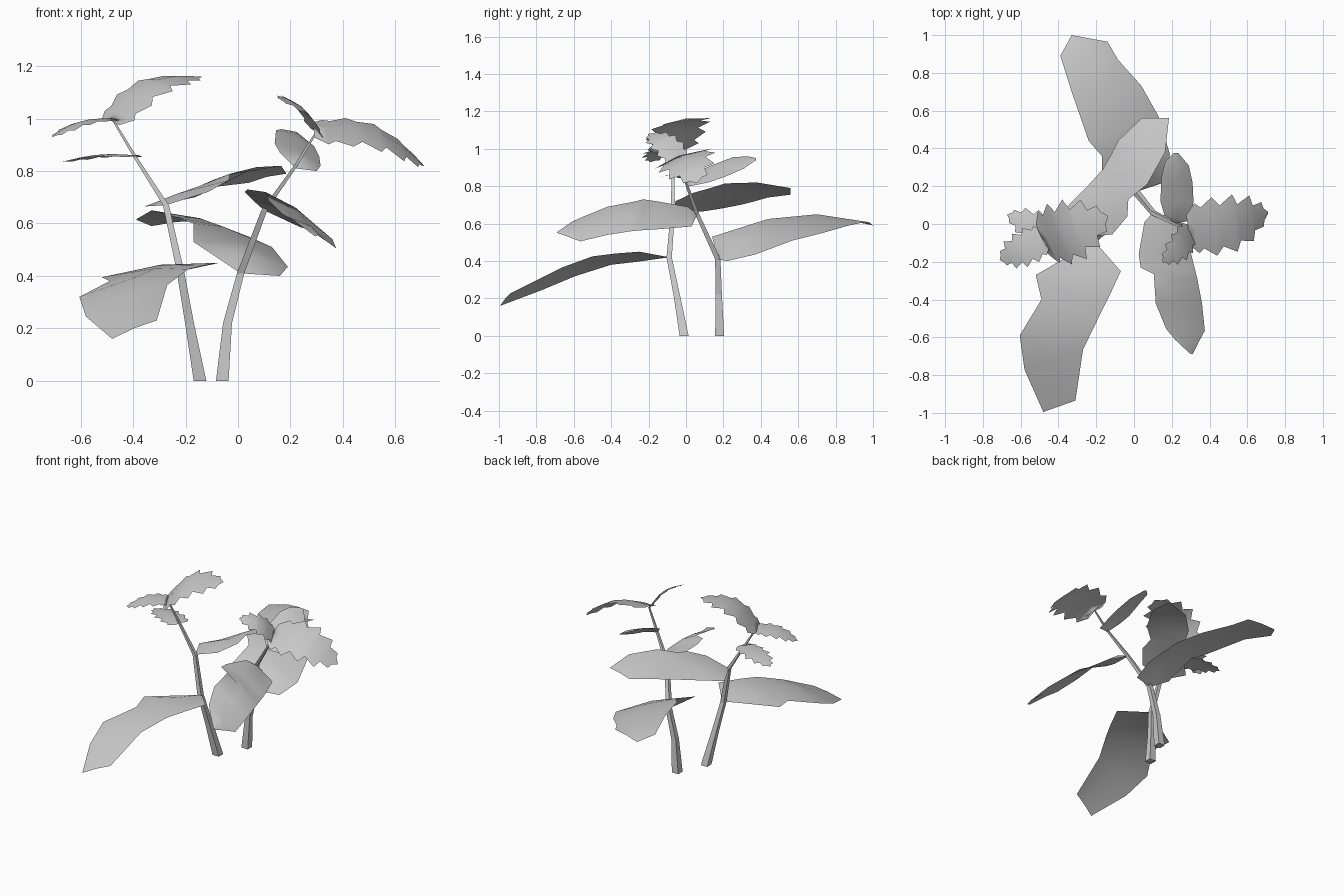
import bpy, math
from mathutils import Vector as V


def make(name, verts, faces, smooth):
    me = bpy.data.meshes.new(name)
    me.from_pydata([tuple(v) for v in verts], [], faces)
    me.update()
    for p in me.polygons:
        p.use_smooth = smooth
    ob = bpy.data.objects.new(name, me)
    bpy.context.collection.objects.link(ob)
    return ob


# four-sided tapering stalk along a path of (x, y, z, radius)
def stalk(name, path, n=4):
    verts, faces = [], []
    for x, y, z, r in path:
        for k in range(n):
            a = math.tau * (k + 0.5) / n
            verts.append((x + r * math.cos(a), y + r * math.sin(a), z))
    for i in range(len(path) - 1):
        for k in range(n):
            a, b = i * n + k, i * n + (k + 1) % n
            faces.append((a, b, b + n, a + n))
    faces += [tuple(reversed(range(n))), tuple(range(len(verts) - n, len(verts)))]
    make(name, verts, faces, False)


# leaf blade: left edge, midrib and right edge, starting at one base point
def blade(name, base, rows):
    verts = [V(base)]
    for l, m, r in rows:
        verts += [l, m, r]
    faces = [(0, 2, 1), (0, 3, 2)]
    for i in range(len(rows) - 1):
        a = 1 + 3 * i
        faces += [(a, a + 1, a + 4, a + 3), (a + 1, a + 2, a + 5, a + 4)]
    make(name, verts, faces, True)


# broad leaf from opposite edge points, with a slightly raised midrib
def broad_leaf(name, base, pairs, lift=0.02):
    rows = []
    for i, (l, r) in enumerate(pairs):
        l, r = V(l), V(r)
        k = 0.3 if i == len(pairs) - 1 else 1
        rows.append((l, (l + r) / 2 + V((0, 0, lift * k)), r))
    blade(name, base, rows)


# half outline of a toothed leaf: (position along, share of half width)
TEETH = [(-.03, .5), (.08, .85), (.14, .7), (.28, 1), (.36, .7), (.53, .98),
         (.58, .62), (.76, .78), (.79, .42), (.92, .42), (.94, .2), (1, .03)]


def toothed_leaf(name, base, tip, side, half, arch):
    base, tip, side = V(base), V(tip), V(side)
    axis = (tip - base).normalized()
    side = (side - axis * side.dot(axis)).normalized()
    up = axis.cross(side)
    if up.z < 0:
        up = -up
    rows = []
    for t, w in TEETH:
        mid = base.lerp(tip, t) + up * arch * math.sin(math.pi * max(t, 0))
        off = side * half * w
        drop = up * 0.12 * half * w
        rows.append((mid + off - drop, mid, mid - off - drop))
    blade(name, base, rows)


# stalks
stalk("left_stalk", [(-.145, -.01, 0, .034), (-.185, -.05, .22, .024), (-.22, -.09, .42, .02),
                     (-.275, -.07, .67, .016), (-.39, -.07, .85, .01), (-.48, -.08, 1, .006)])
stalk("right_stalk", [(-.06, .18, 0, .034), (-.04, .175, .22, .024), (.01, .17, .41, .02),
                      (.10, .06, .65, .016), (.22, 0, .82, .01), (.30, -.03, .95, .006)])

# broad lower leaves
broad_leaf("front_low_leaf", (-.21, -.09, .42), [
    ((-.52, -.27, .395), (-.07, -.25, .45)),
    ((-.49, -.40, .38), (-.13, -.38, .44)),
    ((-.605, -.59, .32), (-.19, -.50, .425)),
    ((-.58, -.77, .245), (-.27, -.665, .365)),
    ((-.48, -.995, .16), (-.31, -.935, .23))])
broad_leaf("back_low_leaf", (.01, .17, .41), [
    ((-.17, .14, .53), (.16, .22, .40)),
    ((-.17, .36, .60), (.19, .37, .435)),
    ((-.24, .44, .625), (.13, .57, .51)),
    ((-.33, .70, .65), (.04, .73, .55)),
    ((-.39, .89, .615), (-.085, .87, .59)),
    ((-.33, 1.0, .59), (-.14, .965, .61))])
broad_leaf("back_middle_leaf", (-.275, -.07, .67), [
    ((-.355, .09, .665), (-.115, -.055, .72)),
    ((-.26, .185, .68), (-.035, .04, .765)),
    ((-.165, .29, .70), (-.03, .13, .79)),
    ((-.12, .37, .72), (.07, .21, .815)),
    ((-.085, .44, .74), (.165, .38, .82)),
    ((.04, .56, .755), (.185, .56, .79))])
broad_leaf("front_middle_leaf", (.10, .06, .65), [
    ((.055, .01, .69), (.24, .03, .585)),
    ((.025, -.16, .72), (.30, -.15, .57)),
    ((.035, -.23, .73), (.32, -.23, .565)),
    ((.105, -.265, .72), (.335, -.29, .56)),
    ((.115, -.42, .69), (.36, -.42, .54)),
    ((.17, -.555, .635), (.375, -.565, .505)),
    ((.215, -.61, .61), (.34, -.63, .53)),
    ((.295, -.685, .55), (.31, -.69, .55))])
broad_leaf("back_upper_leaf", (.22, 0, .81), [
    ((.16, .05, .87), (.30, .02, .80)),
    ((.14, .12, .905), (.315, .12, .82)),
    ((.145, .25, .955), (.31, .22, .855)),
    ((.165, .33, .96), (.29, .31, .895)),
    ((.21, .375, .95), (.235, .375, .94))], 0.015)

# toothed crown leaves
toothed_leaf("left_crown_leaf", (-.48, -.08, 1), (-.14, .04, 1.16), (0, .95, .27), .175, .065)
toothed_leaf("left_crown_small_leaf", (-.48, -.08, 1), (-.71, -.19, .93), (-.4, .9, 0), .1, .025)
toothed_leaf("left_side_leaf", (-.39, -.07, .86), (-.67, .05, .835), (.4, .9, 0), .09, .015)
toothed_leaf("right_crown_leaf", (.30, -.03, .96), (.71, .06, .82), (-.1, .93, .33), .165, .065)
toothed_leaf("right_crown_small_leaf", (.30, -.04, .95), (.15, -.20, 1.08), (0, 1, 0), .09, .035)
